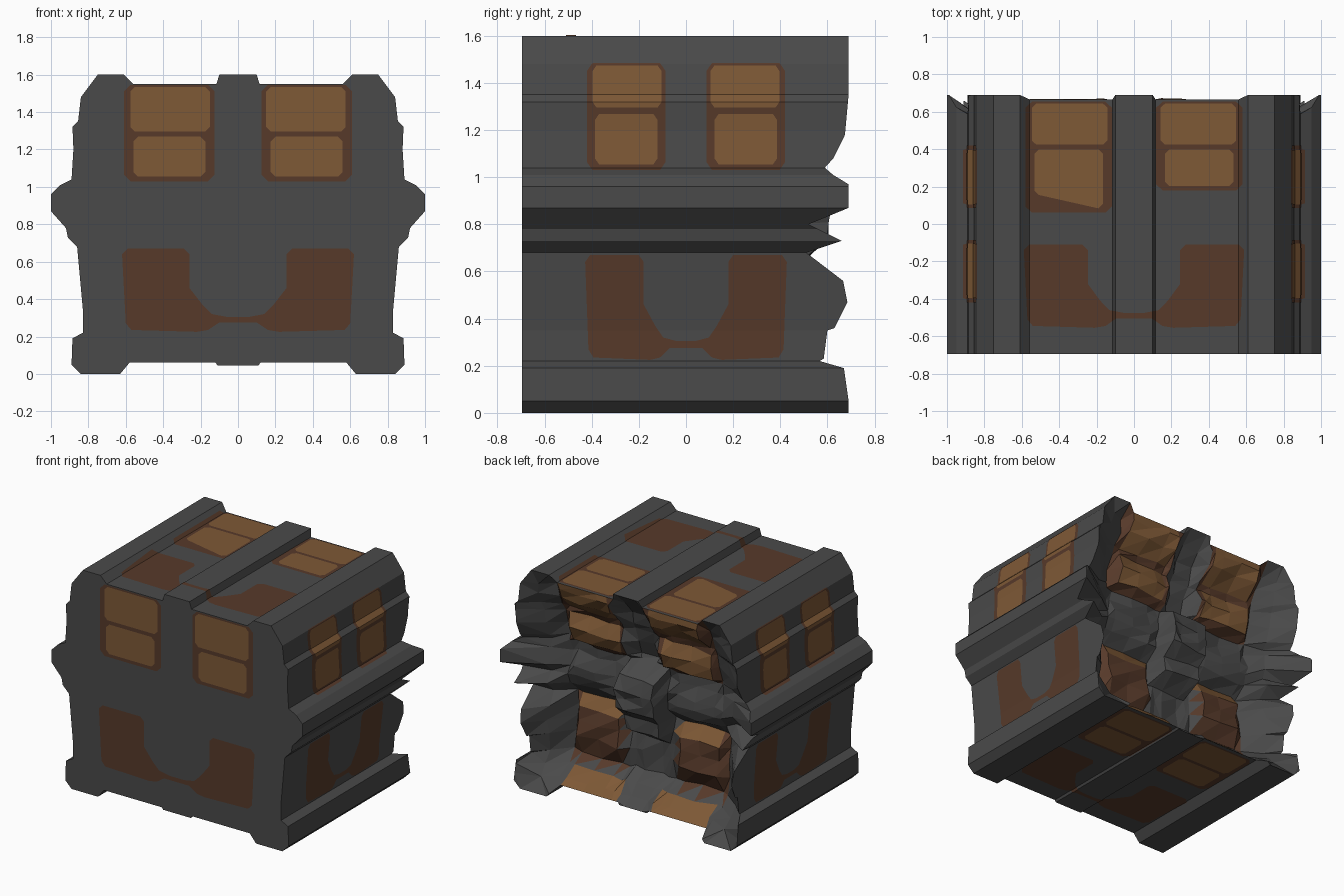
import bpy, bmesh, random
from mathutils import Vector

if "Cube" in bpy.data.objects:
    bpy.data.objects.remove(bpy.data.objects["Cube"])

random.seed(4)

def material(name, col):
    m = bpy.data.materials.new(name)
    m.diffuse_color = (*col, 1)
    m.use_nodes = True
    m.node_tree.nodes["Principled BSDF"].inputs["Base Color"].default_value = m.diffuse_color
    return m

GREY = material("iron grey", (0.068, 0.068, 0.068))
BROWN = material("dark brown", (0.095, 0.042, 0.023))
WOOD = material("light wood", (0.210, 0.100, 0.037))
MATS = [GREY, BROWN, WOOD]

def interp(v, pts):
    if v <= pts[0][0]:
        return pts[0][1]
    for (a, fa), (b, fb) in zip(pts, pts[1:]):
        if v <= b:
            return fa + (fb - fa) * (v - a) / (b - a)
    return pts[-1][1]

def finish(name, bm):
    me = bpy.data.meshes.new(name)
    bm.to_mesh(me)
    bm.free()
    for m in MATS:
        me.materials.append(m)
    ob = bpy.data.objects.new(name, me)
    bpy.context.collection.objects.link(ob)

# Half outline of the chest: lid top, side, underside
TOP = [(0.10, 1.60), (0.115, 1.55), (0.56, 1.55), (0.61, 1.60), (0.75, 1.60)]
SIDE = [(0.84, 1.48), (0.855, 1.35), (0.885, 1.32), (0.88, 1.20), (0.89, 1.04), (0.95, 1.01),
        (1.0, 0.96), (1.0, 0.87), (0.92, 0.78), (0.91, 0.73), (0.86, 0.68), (0.83, 0.35),
        (0.83, 0.22), (0.885, 0.19), (0.89, 0.05)]
UNDER = [(0.84, 0.0), (0.63, 0.0), (0.58, 0.06), (0.12, 0.06), (0.11, 0.045)]
half = TOP + SIDE + UNDER
outline = half + [(-x, z) for x, z in reversed(half)]

SIDE_W = [(z, x) for x, z in reversed(TOP[-1:] + SIDE + UNDER[:1])]
UNDER_Z = list(reversed(UNDER))

# How far the rugged back reaches: middle of the wall, and torn rim of the sides
INNER = [(0, .62), (.06, .6), (.14, .5), (.22, .38), (.65, .35), (.72, .44), (.88, .46),
         (1.0, .42), (1.05, .43), (1.28, .50), (1.5, .60), (1.56, .68)]
RIM = [(0, .69), (.05, .69), (.19, .67), (.21, .55), (.28, .67), (.35, .60), (.38, .69),
       (.55, .68), (.68, .51), (.73, .66), (.80, .52), (.87, .69), (.98, .69), (1.03, .58),
       (1.13, .67), (1.35, .69), (1.6, .69)]

def depth(x, z):
    ax = abs(x)
    y = interp(z, INNER)
    if .14 < ax < .57 and 1.06 < z < 1.52:          # upper boards bulge
        y += .06 if not 1.26 < z < 1.34 else .01
    if ax < .12 and 1.04 < z < 1.5:                 # groove between them
        y -= .03
    if .21 < ax < .60 and .24 < z < .62:            # lower boards bulge
        y += .06
    if ax < .15 and .5 < z < 1.0:                   # lock
        y += .15
    t = min(1, max(0, (ax - .62) / (interp(z, SIDE_W) - .62)))
    if z < .03 or z > 1.58:                         # feet and lid ribs reach the rim
        t = 1
    return y * (1 - t) + interp(z, RIM) * t

def back_colour(x, z):
    ax = abs(x)
    if z < .17 and .14 < ax < .57:
        return 2
    if .20 < ax < .60 and .2 < z < .66:
        return 2 if z > .56 and ax < .57 else 1
    if .13 < ax < .60 and 1.04 < z:
        border = ax < .17 or ax > .56 or 1.28 < z < 1.33 or z < 1.08
        return 1 if border else 2
    return 0

# Chest body: extruded outline, back cap cut into a rough relief
bm = bmesh.new()
front = [bm.verts.new((x, -.695, z)) for x, z in outline]
back = [bm.verts.new((x, .69, z)) for x, z in outline]
n = len(outline)
bm.faces.new(front)
bm.faces.new(back)
for i in range(n):
    j = (i + 1) % n
    bm.faces.new((front[i], front[j], back[j], back[i]))
bmesh.ops.recalc_face_normals(bm, faces=bm.faces)

def cap_faces():
    return [f for f in bm.faces if f.normal.y > .9 and f.calc_center_median().y > .6]

def cut(co, no):
    faces = cap_faces()
    edges = {e for f in faces for e in f.edges}
    verts = {v for f in faces for v in f.verts}
    bmesh.ops.bisect_plane(bm, geom=list(verts) + list(edges) + faces, dist=1e-4,
                           plane_co=co, plane_no=no)
    bm.normal_update()

for x in (.07, .14, .17, .25, .40, .56, .61, .73):
    for s in (-1, 1):
        cut((s * x, 0, 0), (1, 0, 0))
for z in (.1, .165, .23, .36, .47, .56, .65, .73, .8, .87, .97, 1.04, 1.08, 1.18,
          1.28, 1.33, 1.42, 1.5):
    cut((0, 0, z), (0, 0, 1))
cap = bmesh.ops.triangulate(bm, faces=cap_faces())["faces"]
capset = set(cap)
for f in cap:
    c = f.calc_center_median()
    f.material_index = back_colour(c.x, c.z)
for v in {v for f in cap for v in f.verts}:
    x, z = v.co.x, v.co.z
    if all(f in capset for f in v.link_faces):
        v.co = (x + random.uniform(-.012, .012), depth(x, z) + random.uniform(-.018, .018),
                z + random.uniform(-.01, .01))
    else:
        v.co.y = min(.69, depth(x, z))
finish("chest_body", bm)

# Painted plates: a flat shape in (u, v), cut at the bends and laid on the body
def plate(name, pts, mat, place, out, axis=0, bends=()):
    bm = bmesh.new()
    bm.faces.new([bm.verts.new((u, v, 0)) for u, v in pts])
    bm.normal_update()
    bmesh.ops.triangulate(bm, faces=bm.faces[:])
    no = Vector((1, 0, 0)) if axis == 0 else Vector((0, 1, 0))
    for b in bends:
        bmesh.ops.bisect_plane(bm, geom=bm.verts[:] + bm.edges[:] + bm.faces[:], dist=1e-5,
                               plane_co=no * b, plane_no=no)
    lift = .003 * mat
    for v in bm.verts:
        v.co = Vector(place(v.co.x, v.co.y)) + Vector(out) * lift
    bm.normal_update()
    for f in bm.faces:
        f.material_index = mat
        if f.normal.dot(Vector(out)) < 0:
            f.normal_flip()
    finish(name, bm)

def rounded(u0, u1, v0, v1, c=.03, low=0):
    return [(u0 + c, v0), (u1 - c, v0 - low), (u1, v0 + c - low), (u1, v1 - c), (u1 - c, v1),
            (u0 + c, v1), (u0, v1 - c), (u0, v0 + c)]

# Lower U-shaped panel
u_half = [(.10, .275), (.16, .235), (.22, .225), (.57, .235), (.60, .27), (.62, .64), (.59, .67),
          (.29, .67), (.26, .64), (.26, .46), (.19, .37), (.14, .32), (.06, .305)]
U_SHAPE = u_half + [(-u, v) for u, v in reversed(u_half)]

def panel_set(name, place, out, axis=0, bends=(), scale=1.0, low=0, top=1.545):
    def put(part, pts, mat):
        plate(name + part, [(u * scale, v) for u, v in pts], mat, place, out, axis, bends)
    put("_lower_panel", U_SHAPE, 1)
    for s, tag in ((-1, "_left"), (1, "_right")):
        d = low if s < 0 else 0
        lo, hi = sorted((s * .125, s * .61))
        put(tag + "_upper_panel", rounded(lo, hi, 1.03 - d, top, .035), 1)
        lo, hi = sorted((s * .175, s * .56))
        put(tag + "_lower_board", rounded(lo, hi, 1.055 - d * .4, 1.268, .025, d * .6), 2)
        lo, hi = sorted((s * .15, s * .575))
        put(tag + "_upper_board", rounded(lo, hi, 1.295, top - .01, .025), 2)

panel_set("front", lambda u, v: (u, -.695, v), (0, -1, 0))

side_bends = [z for x, z in SIDE]
for s, tag in ((1, "right"), (-1, "left")):
    panel_set(tag + "_side", lambda u, v, s=s: (s * interp(v, SIDE_W), u, v), (s, 0, 0),
              1, side_bends, .69, 0, 1.485)

def lid_y(v):
    return v - .78 if v < .8 else .18 + (v - 1.03) * .92

def floor_y(v):
    return v - .78 if v < .8 else v - .97

top_bends = [s * x for x, z in TOP for s in (-1, 1)]
panel_set("lid_top", lambda u, v: (u, lid_y(v), interp(abs(u), TOP)),
          (0, 0, 1), 0, top_bends, .95, .13)
under_bends = [s * x for x, z in UNDER for s in (-1, 1)]
panel_set("underside", lambda u, v: (u, floor_y(v), interp(abs(u), UNDER_Z)),
          (0, 0, -1), 0, under_bends, .94)
